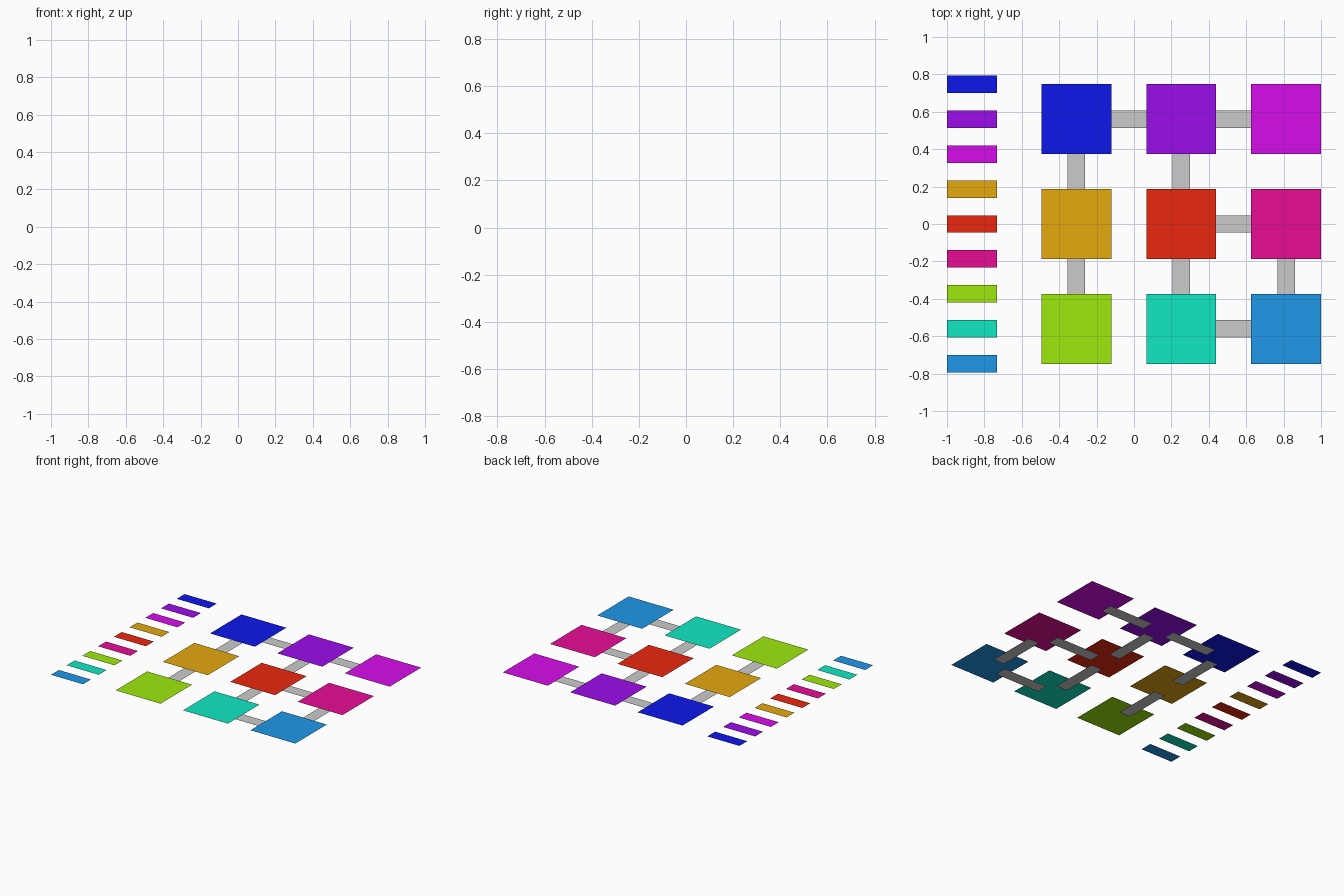
import bpy

if "Cube" in bpy.data.objects:
    bpy.data.objects.remove(bpy.data.objects["Cube"])

U = 0.0934            # base module: corridor width
PITCH = 6 * U         # room spacing
COLS = [1 - 2 * U - PITCH * k for k in (2, 1, 0)]
ROWS = [PITCH, 0, -PITCH]
ROOM_Z = 0.03         # rooms and legend float above the corridors

# Room colours as seen on screen (0-255)
ROOMS = [
    ("blue", (12, 20, 205)), ("violet", (136, 12, 205)), ("magenta", (188, 12, 205)),
    ("gold", (200, 148, 14)), ("red", (205, 34, 12)), ("pink", (202, 12, 130)),
    ("lime", (139, 203, 12)), ("teal", (14, 203, 170)), ("azure", (28, 133, 203)),
]


def to_linear(c):
    c = c / 255 / 0.875
    return c / 12.92 if c <= 0.04045 else ((c + 0.055) / 1.055) ** 2.4


def flat_rect(name, x, y, z, w, h, mat=None):
    hw, hh = w / 2, h / 2
    mesh = bpy.data.meshes.new(name)
    mesh.from_pydata([(-hw, -hh, 0), (hw, -hh, 0), (hw, hh, 0), (-hw, hh, 0)], [], [(0, 1, 2, 3)])
    obj = bpy.data.objects.new(name, mesh)
    obj.location = (x, y, z)
    bpy.context.collection.objects.link(obj)
    if mat:
        mesh.materials.append(mat)
    return obj


# Rooms and their matching legend swatches
LEGEND_W = 0.267
for i, (label, rgb) in enumerate(ROOMS):
    mat = bpy.data.materials.new(label)
    mat.diffuse_color = (*map(to_linear, rgb), 1)
    mat.use_nodes = True
    mat.node_tree.nodes["Principled BSDF"].inputs["Base Color"].default_value = mat.diffuse_color
    flat_rect(f"room_{label}", COLS[i % 3], ROWS[i // 3], ROOM_Z, 4 * U, 4 * U, mat)
    flat_rect(f"legend_{label}", -1 + LEGEND_W / 2, (4 - i) * 2 * U, ROOM_Z, LEGEND_W, U, mat)

# Corridors between neighbouring rooms, tucked one module under each room
for a, b in [(0, 1), (1, 2), (4, 5), (7, 8), (0, 3), (1, 4), (3, 6), (4, 7), (5, 8)]:
    x = (COLS[a % 3] + COLS[b % 3]) / 2
    y = (ROWS[a // 3] + ROWS[b // 3]) / 2
    w, h = (4 * U, U) if b - a == 1 else (U, 4 * U)
    flat_rect(f"corridor_{a + 1}_{b + 1}", x, y, 0, w, h)
